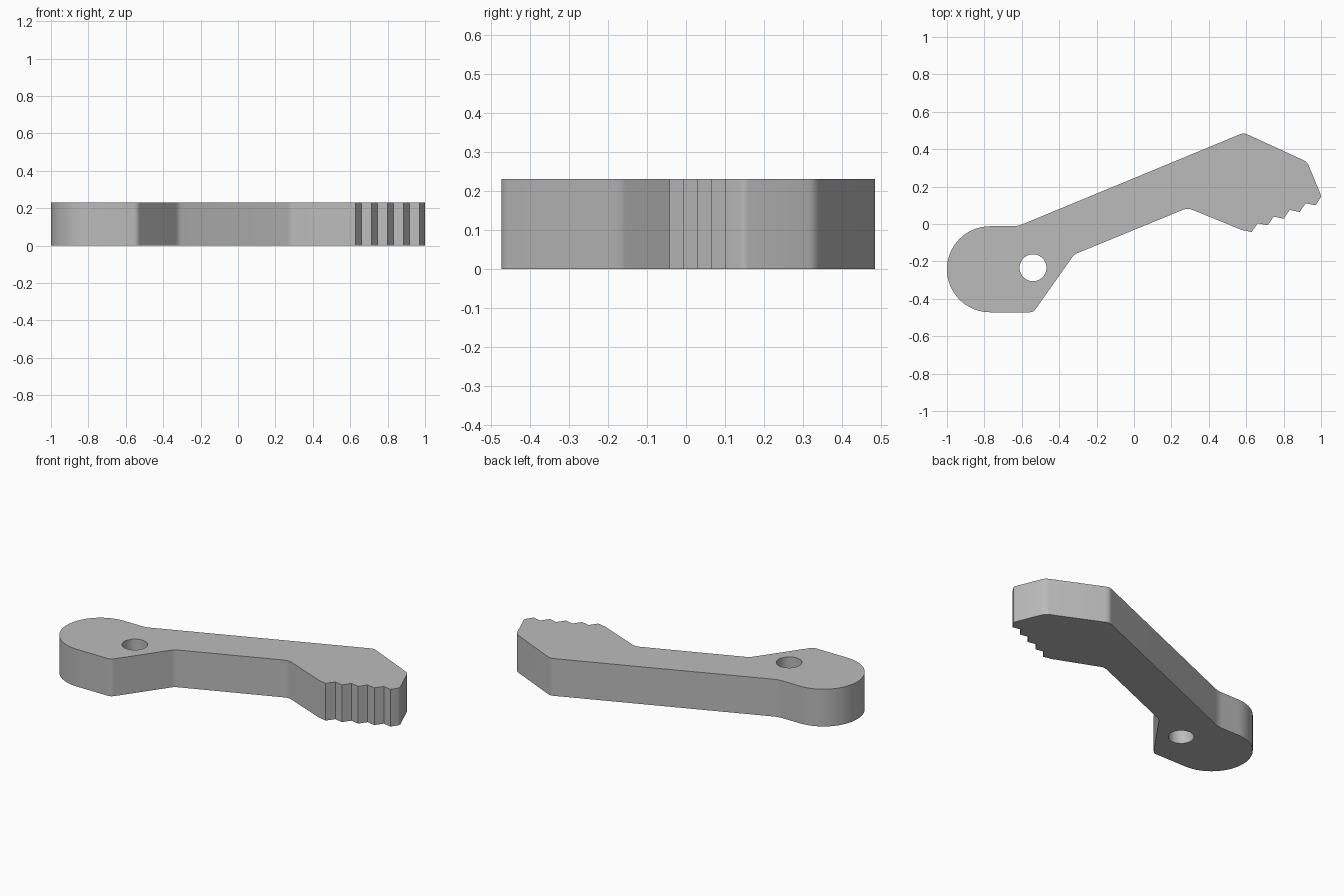
import bpy, bmesh, math
from mathutils import Vector

cube = bpy.data.objects.get("Cube")
if cube:
    bpy.data.objects.remove(cube, do_unlink=True)

HEIGHT = 0.23


def arc(cx, cy, r, start, end, n):
    """Points along an arc, angles in degrees."""
    steps = [math.radians(start + (end - start) * i / n) for i in range(n + 1)]
    return [Vector((cx + r * math.cos(a), cy + r * math.sin(a))) for a in steps]


def fillet(prev, corner, nxt, cut, n=4):
    """Round a corner with a short quadratic curve."""
    corner = Vector(corner)
    a = corner + (Vector(prev) - corner).normalized() * cut
    b = corner + (Vector(nxt) - corner).normalized() * cut
    ts = [i / n for i in range(n + 1)]
    return [a * (1 - t) ** 2 + corner * 2 * t * (1 - t) + b * t * t for t in ts]


# Rounded pivot end
outline = arc(-0.77, -0.242, 0.23, 270, 90, 32)

# Upper edge and slanted nose
upper = [(-0.77, -0.012), (-0.622, -0.012), (0.587, 0.488), (0.926, 0.332), (1.002, 0.148)]
for i, cut in ((1, 0.03), (2, 0.022), (3, 0.022)):
    outline += fillet(upper[i - 1], upper[i], upper[i + 1], cut)
outline += fillet(upper[3], upper[4], (0.972, 0.1), 0.012)

# Sawtooth grip, stepping back from the nose
step = Vector((-0.0855, -0.0357))
for i in range(5):
    tip = Vector((0.971, 0.1)) + step * i
    outline += [tip, tip + Vector((-0.053, 0.011))]

# Lower edge back to the pivot end
lower = [(0.58, -0.032), (0.287, 0.086), (-0.32, -0.163), (-0.538, -0.472), (-0.77, -0.472)]
for i, cut in ((1, 0.025), (2, 0.02), (3, 0.02)):
    outline += fillet(lower[i - 1], lower[i], lower[i + 1], cut)

hole = arc(-0.54, -0.234, 0.072, 0, 360, 32)[:-1]

# Fill the profile around the hole and extrude it to full height
bm = bmesh.new()
edges = []
for loop in (outline, hole):
    verts = [bm.verts.new((p.x, p.y, 0)) for p in loop]
    edges += [bm.edges.new((v, verts[i - 1])) for i, v in enumerate(verts)]
bmesh.ops.triangle_fill(bm, edges=edges, use_beauty=True, normal=(0, 0, 1))
ext = bmesh.ops.extrude_face_region(bm, geom=bm.faces[:], use_keep_orig=True)
top = [g for g in ext["geom"] if isinstance(g, bmesh.types.BMVert)]
bmesh.ops.translate(bm, verts=top, vec=(0, 0, HEIGHT))
bmesh.ops.recalc_face_normals(bm, faces=bm.faces[:])
mesh = bpy.data.meshes.new("lever_arm")
bm.to_mesh(mesh)
bm.free()
lever = bpy.data.objects.new("lever_arm", mesh)
bpy.context.collection.objects.link(lever)

# Plain grey finish
grey = bpy.data.materials.new("plain_grey")
grey.use_nodes = True
color = (0.5, 0.5, 0.5, 1)
grey.diffuse_color = color
grey.node_tree.nodes["Principled BSDF"].inputs["Base Color"].default_value = color
mesh.materials.append(grey)

bpy.ops.object.select_all(action="DESELECT")
lever.select_set(True)
bpy.context.view_layer.objects.active = lever
bpy.ops.object.shade_smooth_by_angle(angle=math.radians(30))
